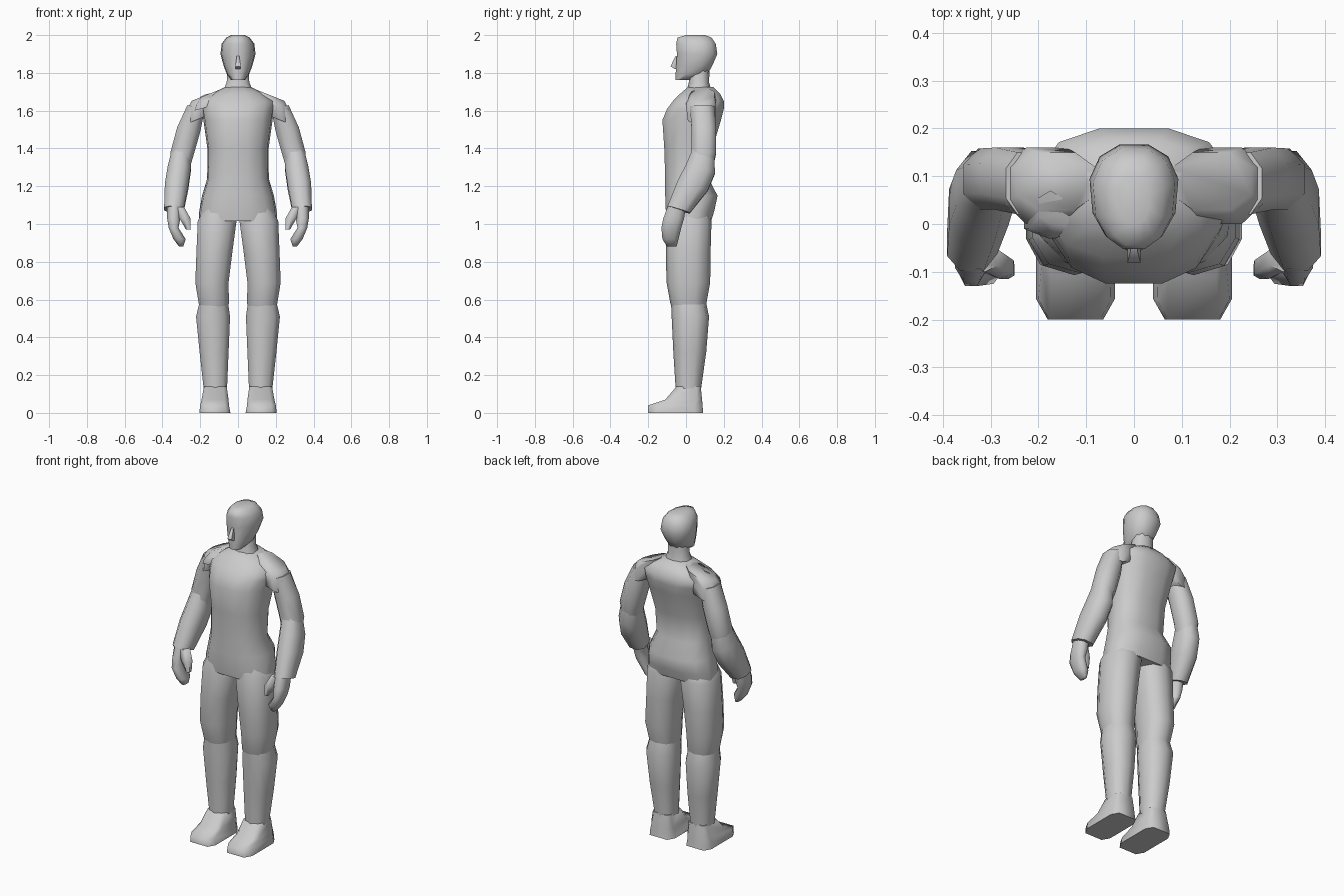
import bpy
import bmesh
import math

default_cube = bpy.data.objects.get("Cube")
if default_cube:
    bpy.data.objects.remove(default_cube, do_unlink=True)

# One plain grey for the whole figure
grey = bpy.data.materials.new("plain grey")
grey.use_nodes = True
grey.diffuse_color = (.6, .6, .6, 1)
shader = next(n for n in grey.node_tree.nodes if n.type == "BSDF_PRINCIPLED")
shader.inputs["Base Color"].default_value = grey.diffuse_color
shader.inputs["Roughness"].default_value = .8


def rounded(value, power):
    """Superellipse coordinate for a sine or cosine value."""
    return math.copysign(abs(value) ** (2 / power), value)


def loft(name, rings, sides=10, power=2.4, side=1, taper=0, tilt=(0, 0)):
    """Skin a closed body through rings given as (z, x_min, x_max, y_min, y_max).
    taper narrows the front, tilt slopes each ring along x and y."""
    bm = bmesh.new()
    loops = []
    for z, x_min, x_max, y_min, y_max in rings:
        mid_x, mid_y = (x_min + x_max) / 2, (y_min + y_max) / 2
        half_x, half_y = (x_max - x_min) / 2, (y_max - y_min) / 2
        loop = []
        for step in range(sides):
            angle = math.tau * (step + .5) / sides
            # Stretch so that the polygon reaches the full ring bounds
            u = rounded(math.cos(angle), power) / rounded(math.cos(math.pi / sides), power)
            v = rounded(math.sin(angle), power)
            v /= max(rounded(math.sin(math.tau * (k + .5) / sides), power) for k in range(sides))
            dx = u * half_x * (1 - taper * max(0, -v))
            dy = v * half_y
            height = z + tilt[0] * dx + tilt[1] * dy
            loop.append(bm.verts.new((side * (mid_x + dx), mid_y + dy, height)))
        loops.append(loop)
    for lower, upper in zip(loops, loops[1:]):
        for i in range(sides):
            j = (i + 1) % sides
            bm.faces.new((lower[i], lower[j], upper[j], upper[i]))
    bm.faces.new(loops[0])
    bm.faces.new(loops[-1])
    bmesh.ops.recalc_face_normals(bm, faces=bm.faces)
    for face in bm.faces:
        face.smooth = True
    mesh = bpy.data.meshes.new(name)
    bm.to_mesh(mesh)
    bm.free()
    mesh.set_sharp_from_angle(angle=math.radians(65))
    mesh.materials.append(grey)
    body = bpy.data.objects.new(name, mesh)
    bpy.context.collection.objects.link(body)
    return body


def centred(rings):
    """Expand (z, half_width, y_min, y_max) into full ring bounds."""
    return [(z, -w, w, front, back) for z, w, front, back in rings]


# Torso from crotch to collar
loft("torso", centred([
    (1.015, .208, -.1, .133),
    (1.07, .205, -.107, .15),
    (1.15, .19, -.11, .167),
    (1.24, .163, -.11, .12),
    (1.4, .162, -.115, .14),
    (1.55, .183, -.125, .185),
    (1.61, .193, -.1, .2),
    (1.65, .2, -.07, .2),
    (1.69, .14, -.03, .18),
    (1.725, .07, .01, .145),
]), sides=12, power=2.6, taper=.12)

# Neck and head
loft("neck", centred([
    (1.69, .085, .0, .14),
    (1.75, .06, .015, .122),
    (1.83, .055, .02, .125),
]))
loft("head", centred([
    (1.763, .036, -.055, .015),
    (1.795, .06, -.055, .115),
    (1.84, .077, -.052, .14),
    (1.9, .093, -.048, .166),
    (1.955, .086, -.052, .157),
    (1.987, .062, -.045, .135),
    (2, .035, .0, .1),
]), sides=12, taper=.2)
loft("nose", centred([
    (1.82, .012, -.06, -.03),
    (1.835, .014, -.082, -.03),
    (1.89, .007, -.055, -.03),
]), sides=4)

# Limbs, built once per side
for label, side in (("left", 1), ("right", -1)):
    # Sloping shoulder that bridges the collar and the arm
    loft(label + "_shoulder", [
        (1.56, .12, .275, .01, .155),
        (1.64, .1, .27, .0, .16),
        (1.685, .08, .245, .03, .15),
    ], sides=8, side=side, tilt=(-.4, 0))
    loft(label + "_upper_arm", [
        (1.62, .175, .268, .02, .15),
        (1.5, .2, .322, .03, .16),
        (1.37, .237, .357, .03, .158),
        (1.29, .26, .35, .02, .14),
    ], sides=8, side=side, tilt=(.2, 0))
    loft(label + "_forearm", [
        (1.39, .25, .348, .04, .15),
        (1.29, .25, .372, .0, .153),
        (1.2, .263, .387, -.045, .115),
        (1.075, .288, .391, -.098, .02),
    ], sides=8, side=side, tilt=(.1, -.3))

    # Half-curled hand with a separate thumb
    loft(label + "_hand", [
        (1.1, .3, .375, -.095, .0),
        (1.03, .305, .375, -.12, -.01),
        (.98, .315, .367, -.13, -.025),
        (.92, .277, .342, -.125, -.04),
        (.88, .29, .312, -.1, -.05),
    ], sides=8, side=side)
    loft(label + "_thumb", [
        (1.09, .285, .34, -.1, -.04),
        (1.03, .252, .31, -.115, -.065),
        (.97, .25, .275, -.115, -.08),
    ], sides=6, side=side)

    loft(label + "_thigh", [
        (1.1, .03, .17, -.08, .11),
        (1.015, .008, .213, -.103, .135),
        (.85, .03, .22, -.107, .13),
        (.69, .05, .226, -.103, .128),
        (.58, .048, .208, -.083, .108),
        (.54, .06, .2, -.07, .1),
    ], side=side)
    loft(label + "_shin", [
        (.6, .055, .2, -.08, .103),
        (.51, .042, .222, -.076, .122),
        (.32, .05, .203, -.067, .107),
        (.13, .058, .182, -.055, .08),
        (.07, .06, .182, -.055, .08),
    ], side=side)
    # Wedge foot with a square toe
    loft(label + "_foot", [
        (0, .04, .205, -.2, .09),
        (.04, .048, .2, -.2, .088),
        (.07, .05, .193, -.11, .085),
        (.14, .06, .18, -.05, .078),
    ], sides=8, power=5, side=side)

# Small crease lying across the front of the right shoulder
loft("right_shoulder_fold", [
    (1.625, .13, .23, -.03, .06),
    (1.655, .11, .22, -.03, .06),
    (1.677, .15, .2, .0, .07),
], sides=6, side=-1, tilt=(-.35, .25))
